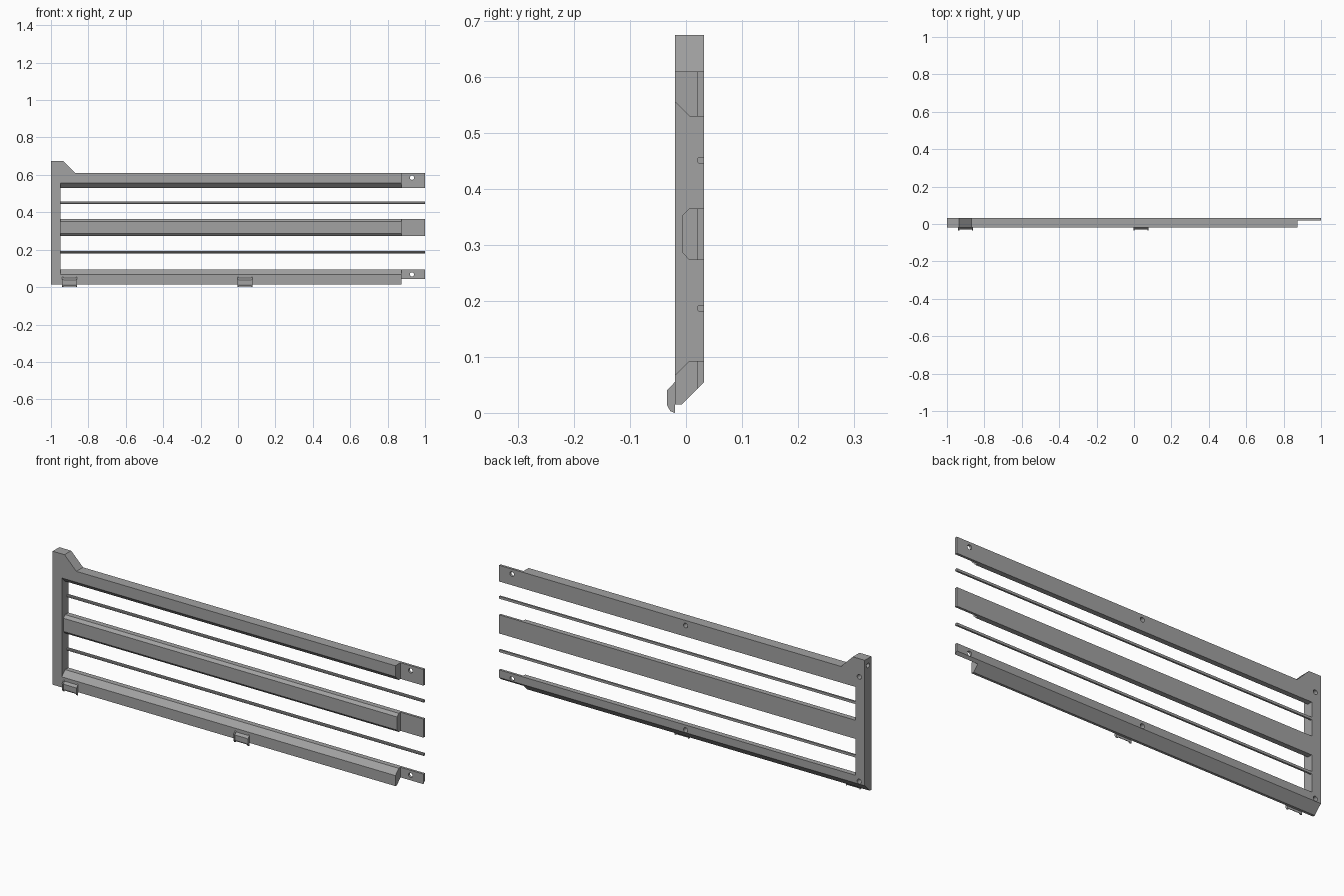
import bpy, bmesh
from mathutils import Matrix, Vector

cube = bpy.data.objects.get("Cube")
if cube:
    bpy.data.objects.remove(cube, do_unlink=True)

grey = bpy.data.materials.new("mid_grey")
grey.use_nodes = True
colour = (0.36, 0.36, 0.36, 1)
grey.diffuse_color = colour
grey.node_tree.nodes["Principled BSDF"].inputs["Base Color"].default_value = colour

FRONT, BACK, TAB = -0.02, 0.032, 0.02    # depth planes
INNER, SHOULDER, END = -0.95, 0.875, 1.0  # stations along the length


def finish(name, bm):
    bmesh.ops.recalc_face_normals(bm, faces=bm.faces)
    mesh = bpy.data.meshes.new(name)
    bm.to_mesh(mesh)
    bm.free()
    mesh.materials.append(grey)
    obj = bpy.data.objects.new(name, mesh)
    bpy.context.collection.objects.link(obj)
    return obj


def prism(name, points, start, end, axis="x"):
    """Extrude a (y, z) profile along x, or an (x, z) profile along y."""
    bm = bmesh.new()
    place = (lambda a, b: (start, a, b)) if axis == "x" else (lambda a, b: (a, start, b))
    face = bm.faces.new([bm.verts.new(place(a, b)) for a, b in points])
    moved = bmesh.ops.extrude_face_region(bm, geom=[face])["geom"]
    step = Vector((end - start, 0, 0)) if axis == "x" else Vector((0, end - start, 0))
    bmesh.ops.translate(bm, vec=step, verts=[v for v in moved if isinstance(v, bmesh.types.BMVert)])
    return finish(name, bm)


def slab(front, back, low, high):
    return [(front, low), (back, low), (back, high), (front, high)]


# End post with its sloped foot and the horn on top
post = prism("end_post", [(FRONT, 0.015), (-0.008, 0.015), (BACK, 0.055),
                          (BACK, 0.675), (FRONT, 0.675)], -1, INNER)
prism("post_horn", [(INNER, 0.61), (-0.87, 0.61), (-0.935, 0.675), (INNER, 0.675)],
      FRONT, BACK, "y")

# Rails with bevelled edges
top_rail = prism("top_rail", [(FRONT, 0.61), (BACK, 0.61), (BACK, 0.53),
                              (0.006, 0.53), (FRONT, 0.556)], INNER, SHOULDER)
prism("middle_rail", [(BACK, 0.365), (0.006, 0.365), (-0.007, 0.352),
                      (-0.007, 0.287), (0.006, 0.273), (BACK, 0.273)], INNER, SHOULDER)
bottom_rail = prism("bottom_rail", [(FRONT, 0.015), (FRONT, 0.067), (0.006, 0.093),
                                    (BACK, 0.093), (BACK, 0.055), (-0.008, 0.015)],
                    INNER, SHOULDER)

# Thin joining tabs at the open end
top_tab = prism("top_tab", slab(TAB, BACK, 0.53, 0.61), SHOULDER, END)
prism("middle_tab", slab(TAB, BACK, 0.273, 0.365), SHOULDER, END)
bottom_tab = prism("bottom_tab", [(TAB, 0.043), (BACK, 0.055), (BACK, 0.093), (TAB, 0.093)],
                   SHOULDER, END)

# Slim bars with softened front edges
for name, z in (("upper_bar", 0.451), ("lower_bar", 0.187)):
    prism(name, [(BACK, z - 0.006), (BACK, z + 0.006), (0.023, z + 0.006), (TAB, z + 0.003),
                 (TAB, z - 0.003), (0.023, z - 0.006)], INNER, END)

# Clips: a recessed body between two cheeks
cheek = [(FRONT, 0), (-0.028, 0.003), (-0.034, 0.014), (-0.034, 0.04), (FRONT, 0.055)]
body = [(FRONT, 0.004), (-0.026, 0.007), (-0.03, 0.015), (-0.03, 0.039), (FRONT, 0.05)]
for label, x in (("end", -0.9), ("middle", 0.038)):
    prism(label + "_clip_body", body, x - 0.034, x + 0.034)
    for side, sign in (("left", 1), ("right", -1)):
        prism(f"{label}_clip_{side}_cheek", cheek, x + sign * 0.034, x + sign * 0.04)

# Round holes: through the tabs, blind in the back and in the end face
bm = bmesh.new()


def drill(centre, axis):
    bmesh.ops.create_cone(bm, cap_ends=True, segments=24, radius1=0.0115, radius2=0.0115,
                          depth=0.05, matrix=Matrix.Translation(centre)
                          @ Matrix.Rotation(1.5707963, 4, axis))


for x in (-0.97, -0.02, 0.93):
    for z in (0.585, 0.068):
        drill((x, 0.031, z), "X")
drill((-1, 0.006, 0.64), "Y")
cutter = finish("hole_cutter", bm)
cutter.hide_render = True

for part in (post, top_rail, bottom_rail, top_tab, bottom_tab):
    cut = part.modifiers.new("holes", "BOOLEAN")
    cut.operation = "DIFFERENCE"
    cut.solver = "EXACT"
    cut.object = cutter
    bpy.context.view_layer.objects.active = part
    bpy.ops.object.modifier_apply(modifier=cut.name)
bpy.data.objects.remove(cutter, do_unlink=True)
